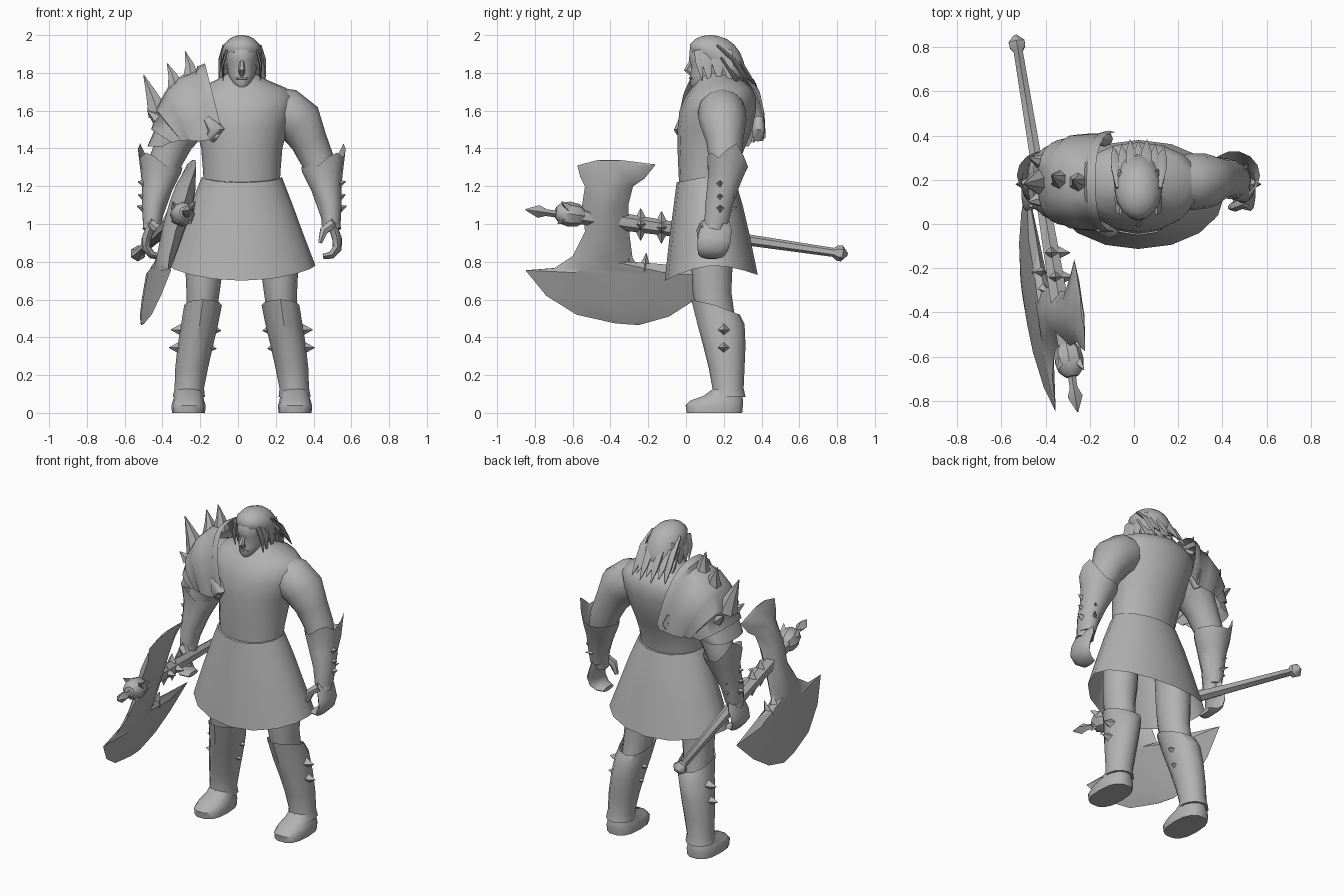
import bpy, bmesh, math
from mathutils import Vector

CX = 0.02  # body symmetry plane
grey = bpy.data.materials.new("grey clay")
grey.diffuse_color = (0.45, 0.45, 0.45, 1)


def ring(cx, z, rx, y0, y1, n=16, p=2.0, dz=None):
    """Horizontal superellipse ring between y0 and y1; dz(angle) warps its height."""
    out = []
    for i in range(n):
        a = 2 * math.pi * i / n
        c, s = math.cos(a), math.sin(a)
        x = cx + rx * math.copysign(abs(c) ** (2 / p), c)
        y = (y0 + y1) / 2 + (y1 - y0) / 2 * math.copysign(abs(s) ** (2 / p), s)
        out.append((x, y, z + (dz(a) if dz else 0)))
    return out


def loft(bm, rings, caps=(True, True), closed=True):
    """Skin a list of equal rings."""
    vs = [[bm.verts.new(p) for p in r] for r in rings]
    n = len(vs[0])
    for a, b in zip(vs, vs[1:]):
        for i in range(n if closed else n - 1):
            j = (i + 1) % n
            bm.faces.new((a[i], a[j], b[j], b[i]))
    for on, r in ((caps[0], vs[0]), (caps[1], vs[-1])):
        if on and closed:
            bm.faces.new(r)


def tube(bm, pts, radii, n=8, flat=1.0, ref=(0, 1, 0)):
    """Tapered tube along a path; ref is the direction of the full radius."""
    pts = [Vector(p) for p in pts]
    rings = []
    for k, p in enumerate(pts):
        t = (pts[min(k + 1, len(pts) - 1)] - pts[max(k - 1, 0)]).normalized()
        u = Vector(ref)
        u = (u - t * u.dot(t)).normalized()
        v = t.cross(u)
        rings.append([p + radii[k] * (u * math.cos(a) + v * flat * math.sin(a))
                      for a in (2 * math.pi * i / n for i in range(n))])
    loft(bm, rings)


def spike(bm, base, tip, r, n=4):
    d = Vector(tip) - Vector(base)
    ref = (0, 1, 0) if abs(d.normalized().y) < 0.8 else (1, 0, 0)
    tube(bm, [base, tip], [r, 0.002], n, 1.0, ref)


def finish(bm, name, mirror=False, angle=45):
    if mirror:
        geo = bmesh.ops.duplicate(bm, geom=bm.verts[:] + bm.edges[:] + bm.faces[:])["geom"]
        for v in geo:
            if isinstance(v, bmesh.types.BMVert):
                v.co.x = 2 * CX - v.co.x
    bmesh.ops.recalc_face_normals(bm, faces=bm.faces[:])
    me = bpy.data.meshes.new(name)
    bm.to_mesh(me)
    bm.free()
    me.materials.append(grey)
    ob = bpy.data.objects.new(name, me)
    bpy.context.collection.objects.link(ob)
    bpy.ops.object.select_all(action='DESELECT')
    ob.select_set(True)
    bpy.context.view_layer.objects.active = ob
    bpy.ops.object.shade_smooth_by_angle(angle=math.radians(angle))


# torso and neck
bm = bmesh.new()
loft(bm, [ring(CX, *r) for r in (
    (1.18, .200, -.035, .25), (1.28, .205, -.04, .26), (1.40, .215, -.045, .31), (1.50, .24, -.045, .35),
    (1.60, .275, -.035, .37), (1.67, .285, -.005, .37), (1.72, .235, .03, .35), (1.76, .14, .06, .30),
    (1.80, .07, .08, .24), (1.88, .065, .08, .23))])
finish(bm, "torso")

# skirt with a hem that dips front and back
bm = bmesh.new()
hem = lambda a: -0.05 - 0.08 * abs(math.sin(a)) ** 1.5 + 0.03 * max(0, math.sin(a))
loft(bm, [ring(CX, 1.25, .212, -.05, .265, dz=lambda a: -.03 * abs(math.sin(a))),
          ring(CX, 1.10, .27, -.065, .30), ring(CX, .95, .325, -.085, .335),
          ring(CX, .83, .39, -.113, .38, dz=hem)], (True, False))
finish(bm, "skirt")

# upper arms and forearms
bm = bmesh.new()
tube(bm, [(.15, .19, 1.63), (.25, .19, 1.595), (.325, .195, 1.54), (.375, .205, 1.44),
          (.42, .21, 1.34), (.45, .20, 1.24), (.49, .165, 1.04), (.495, .15, .97)],
     [.10, .128, .125, .098, .088, .08, .05, .05], 12)
finish(bm, "arms", True)

# bracers with a flared, pointed cuff and outer spikes
bm = bmesh.new()
cuff = lambda a: .13 * max(0, math.cos(a - .35)) ** 5 + .08 * max(0, math.cos(a + 1.0)) ** 6
loft(bm, [ring(.495, 1.00, .048, .095, .225, 14), ring(.487, 1.10, .062, .10, .25, 14),
          ring(.462, 1.20, .085, .11, .285, 14), ring(.448, 1.27, .107, .115, .315, 14),
          ring(.452, 1.30, .118, .11, .33, 14, dz=cuff)], (True, False))
for x, z in ((.525, 1.21), (.525, 1.14), (.53, 1.08)):
    spike(bm, (x, .18, z), (x + .045, .18, z + .015), .028)
    spike(bm, (x - .04, .23, z), (x - .01, .27, z + .01), .018)
finish(bm, "bracers", True, 35)

# hands: a curled mitten of fingers and a thumb
bm = bmesh.new()
tube(bm, [(.495, .165, 1.04), (.505, .16, .98), (.525, .15, .92), (.525, .14, .87),
          (.495, .135, .835), (.45, .135, .828)], [.06, .082, .088, .082, .07, .05], 10, .3)
tube(bm, [(.50, .10, 1.0), (.455, .08, .965), (.435, .075, .90)], [.028, .025, .012], 6)
finish(bm, "hands", True)

# thighs
bm = bmesh.new()
loft(bm, [ring(.215, .98, .10, .02, .26, 12), ring(.22, .75, .098, .03, .245, 12),
          ring(.225, .64, .088, .035, .24, 12), ring(.235, .50, .078, .06, .26, 12)])
finish(bm, "thighs", True)

# greaves with a raised knee edge and spikes on both sides
bm = bmesh.new()
knee = lambda a: .03 * max(0, -math.sin(a)) - .05 * max(0, math.sin(a))
loft(bm, [ring(.30, .085, .085, .135, .315, 12), ring(.298, .13, .078, .14, .305, 12),
          ring(.285, .24, .087, .12, .31, 12), ring(.265, .36, .094, .09, .315, 12),
          ring(.243, .47, .098, .06, .31, 12), ring(.225, .57, .10, .028, .285, 12, dz=knee)], (True, False))
for z, xo, xi in ((.44, .335, .17), (.345, .345, .195)):
    spike(bm, (xo, .20, z), (xo + .06, .20, z), .035)
    spike(bm, (xi, .20, z), (xi - .04, .20, z - .005), .028)
finish(bm, "greaves", True, 35)

# shoes
bm = bmesh.new()
loft(bm, [ring(.302, 0, .088, .0, .30, 14, 2.6), ring(.302, .04, .09, -.005, .305, 14, 2.6),
          ring(.302, .065, .083, .02, .305, 14, 2.4), ring(.30, .09, .076, .09, .30, 14),
          ring(.30, .13, .068, .145, .295, 14)])
finish(bm, "shoes", True)

# head with nose, brow and mouth
bm = bmesh.new()
loft(bm, [ring(CX, *r) for r in (
    (1.722, .028, .035, .10), (1.745, .052, .02, .17), (1.79, .073, .022, .22),
    (1.835, .08, .028, .24), (1.865, .083, .016, .25), (1.92, .09, .019, .26), (1.97, .06, .06, .21))])
tube(bm, [(CX, .03, 1.865), (CX, .004, 1.815), (CX, .03, 1.795)], [.012, .018, .016], 6, 1, (1, 0, 0))
tube(bm, [(CX - .03, .034, 1.77), (CX, .023, 1.772), (CX + .03, .034, 1.77)], [.006, .008, .006], 6, 1, (0, 0, 1))
finish(bm, "head")

# hair cap and broad locks
bm = bmesh.new()
loft(bm, [ring(CX, *r) for r in (
    (1.77, .085, .15, .30), (1.82, .10, .11, .315), (1.86, .107, .08, .305), (1.91, .106, .022, .285),
    (1.95, .095, .02, .255), (1.98, .066, .05, .215), (1.995, .035, .085, .17), (2.0, .01, .115, .14))])
finish(bm, "hair_cap", angle=60)
bm = bmesh.new()
for k in range(7):
    f = (k - 3) / 3
    x, lift, low = CX + .085 * f, .035 * f * f + .012 * (k % 2), .025 * (k % 2)
    tube(bm, [(x, .20 - lift, 1.945), (x + .015 * f, .285 - lift, 1.87), (x + .02 * f, .335 - lift, 1.79),
              (x + .03 * f, .385 - lift, 1.715 + low)], [.02, .028, .024, .002], 5, .4, (1, 0, 0))
    tube(bm, [(x, .22 - lift, 1.88), (x + .01 * f, .29 - lift, 1.78),
              (x + .01 * f, .32 - lift, 1.695 + low)], [.03, .03, .002], 5, .4, (1, 0, 0))
for s in (-1, 1):
    for y, zt, w in ((.06, 1.76, .022), (.10, 1.735, .03), (.155, 1.73, .034), (.21, 1.72, .034)):
        tube(bm, [(CX + s * .08, y, 1.92), (CX + s * .10, y + .01, 1.85), (CX + s * .098, y + .025, zt)],
             [w, w, .002], 5, .3)
finish(bm, "hair_locks", angle=60)

# shoulder plate: overlapping arched bands, each rim lifted over the next
bm = bmesh.new()


def arch(tx, tz, bx, bz, hy, n=13):
    out = []
    for i in range(n):
        t = math.pi * i / (n - 1)
        s, c = math.sin(t) ** .8, math.cos(t)
        out.append((bx + (tx - bx) * s, .19 - hy * math.copysign(abs(c) ** .8, c), bz + (tz - bz) * s))
    return out


bands = [(-.175, 1.85, -.085, 1.49, .225), (-.215, 1.835, -.11, 1.455, .232), (-.225, 1.81, -.13, 1.45, .22),
         (-.30, 1.785, -.19, 1.44, .22), (-.375, 1.715, -.25, 1.44, .215), (-.385, 1.70, -.26, 1.445, .205),
         (-.435, 1.61, -.30, 1.44, .195), (-.43, 1.59, -.30, 1.445, .182), (-.46, 1.50, -.35, 1.43, .17),
         (-.445, 1.49, -.35, 1.435, .158), (-.48, 1.41, -.40, 1.41, .14)]
loft(bm, [arch(*b) for b in bands], closed=False)
tube(bm, [(-.16, -.005, 1.56), (-.115, -.015, 1.50), (-.15, .0, 1.45)], [.03, .05, .03], 8)
tube(bm, [(-.16, .385, 1.56), (-.13, .385, 1.50), (-.16, .38, 1.45)], [.025, .035, .025], 8)
for base, mid, tip, r in (((-.25, .19, 1.77), (-.255, .19, 1.84), (-.28, .20, 1.915), .05),
                          ((-.33, .20, 1.72), (-.345, .205, 1.785), (-.375, .22, 1.85), .05),
                          ((-.42, .19, 1.58), (-.455, .185, 1.68), (-.50, .18, 1.79), .065)):
    tube(bm, [base, mid, tip], [r, r * .55, .002], 6)
for base, tip in (((-.43, .11, 1.56), (-.48, .10, 1.60)), ((-.42, .28, 1.55), (-.475, .30, 1.60))):
    spike(bm, base, tip, .035, 5)
finish(bm, "shoulder_plate")


# axe: everything follows the slanted shaft line
def shaft(y):
    return Vector((-.395 - .165 * y, y, .963 - .145 * y))


def blade_pt(y, z, off=0):
    s = shaft(y)
    return (s.x + .3 * (z - s.z) + off, y, z - .3 * off)


bm = bmesh.new()
tube(bm, [shaft(y) for y in (-.62, -.3, .05, .3, .78, .80, .825, .855)],
     [.045, .045, .036, .03, .024, .04, .042, .008], 6, 1, (0, 0, 1))
for y in (-.24, -.13):
    c = shaft(y)
    for d in ((0, 0, 1), (0, 0, -1), (1, 0, 0)):
        d = Vector(d)
        spike(bm, c + d * .03, c + d * .085, .03)
finish(bm, "axe_shaft")

# axe blade: lens-shaped cross sections from poll to cutting edge
bm = bmesh.new()
rows = [(-.47, 1.338, -.34, 1.338, .005), (-.575, 1.31, -.16, 1.315, .014), (-.56, 1.25, -.22, 1.24, .035),
        (-.535, 1.20, -.28, 1.20, .05), (-.55, 1.10, -.305, 1.10, .06), (-.535, .96, -.30, .95, .055),
        (-.60, .83, -.28, .80, .045), (-.70, .765, -.10, .785, .035), (-.85, .755, .19, .735, .03),
        (-.74, .62, .05, .60, .02), (-.58, .52, -.09, .51, .012), (-.38, .475, -.25, .465, .002)]
sec = ((0, 0), (.25, .8), (.5, 1), (.75, .8), (1, 0), (.75, -.8), (.5, -1), (.25, -.8))
loft(bm, [[blade_pt(a + (c - a) * f, b + (d - b) * f, t * o) for f, o in sec] for a, b, c, d, t in rows])
spike(bm, blade_pt(-.22, .76), blade_pt(-.21, .845), .035)
spike(bm, blade_pt(-.29, .78), blade_pt(-.31, .86), .03)
finish(bm, "axe_blade", angle=30)

# skull ornament and spear tip at the front of the shaft
bm = bmesh.new()
tube(bm, [shaft(y) for y in (-.69, -.665, -.62, -.57, -.53)], [.03, .055, .066, .06, .03], 8, 1, (0, 0, 1))
tube(bm, [shaft(y) + Vector((0, 0, -.01)) for y in (-.66, -.74, -.78, -.85)],
     [.018, .018, .034, .003], 4, 1, (0, 0, 1))
for s in (-1, 1):
    spike(bm, shaft(-.62) + Vector((s * .04, 0, .03)), shaft(-.66) + Vector((s * .06, 0, .06)), .025)
    spike(bm, shaft(-.64) + Vector((s * .03, 0, -.03)), shaft(-.68) + Vector((s * .035, 0, -.06)), .02)
finish(bm, "axe_ornament", angle=35)
